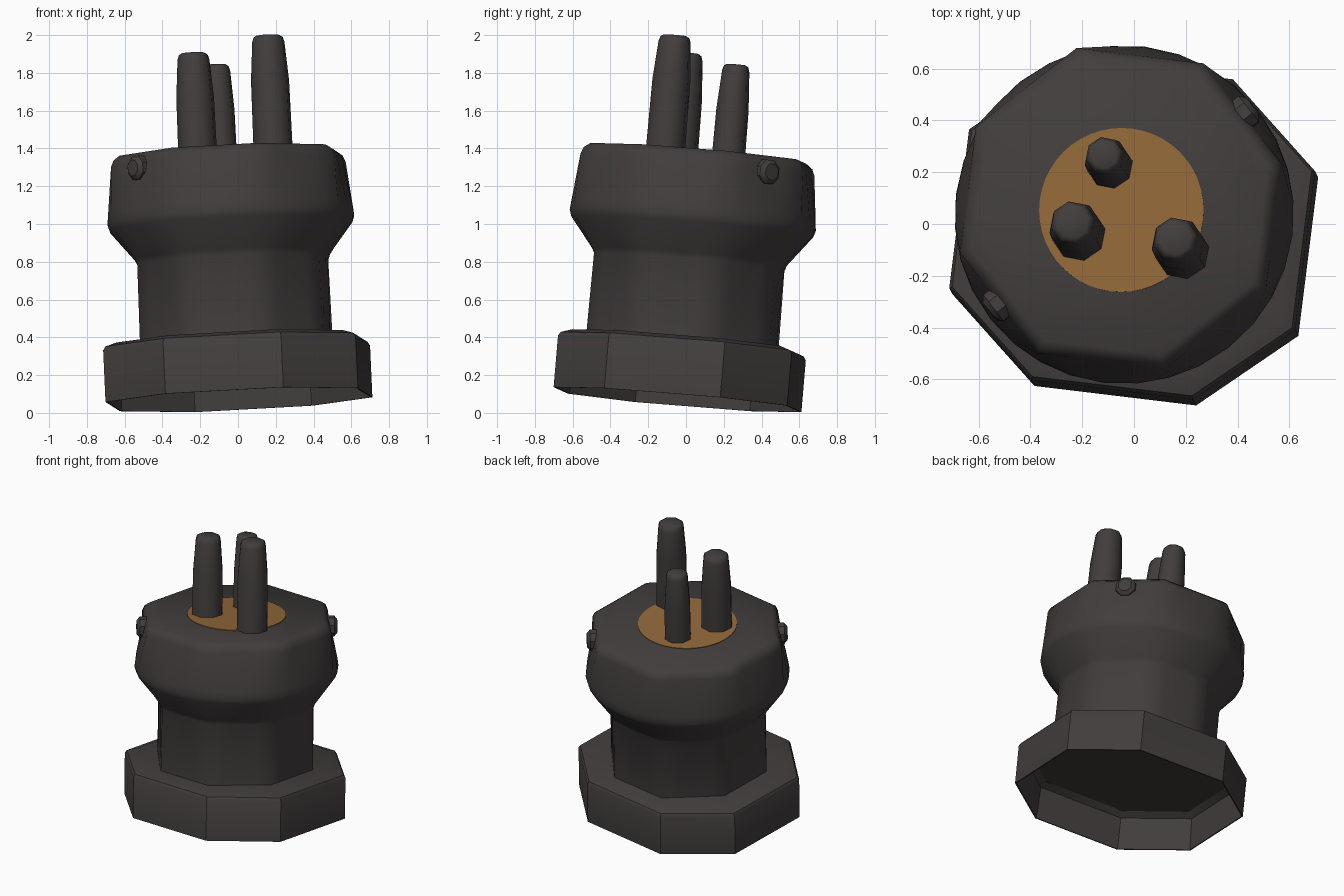
import bpy, bmesh, math
from mathutils import Vector, Matrix

if "Cube" in bpy.data.objects:
    bpy.data.objects.remove(bpy.data.objects["Cube"])


def material(name, rgb):
    m = bpy.data.materials.new(name)
    m.diffuse_color = (*rgb, 1)
    m.use_nodes = True
    m.node_tree.nodes["Principled BSDF"].inputs["Base Color"].default_value = m.diffuse_color
    return m


DARK = material("dark_grey", (0.053, 0.047, 0.046))
AMBER = material("amber_brown", (0.29, 0.14, 0.042))

# The whole plug leans slightly: local axis -> world
AXIS = Vector((-0.045, 0.085, 1)).normalized()
LEAN = Matrix.Translation((0.005, -0.045, 0.07)) @ \
    Vector((0, 0, 1)).rotation_difference(AXIS).to_matrix().to_4x4()
TWIST = math.radians(-7)


def loft(name, rings, mat, caps=(True, True), place=Matrix(), angle=40):
    """Skin a stack of rings (lists of points with equal count)."""
    bm = bmesh.new()
    loops = [[bm.verts.new(LEAN @ place @ Vector(p)) for p in r] for r in rings]
    n = len(loops[0])
    for a, b in zip(loops, loops[1:]):
        for i in range(n):
            j = (i + 1) % n
            bm.faces.new((a[i], a[j], b[j], b[i]))
    if caps[0]:
        bm.faces.new(loops[0][::-1])
    if caps[1]:
        bm.faces.new(loops[-1])
    me = bpy.data.meshes.new(name)
    bm.to_mesh(me)
    bm.free()
    me.materials.append(mat)
    ob = bpy.data.objects.new(name, me)
    bpy.context.collection.objects.link(ob)
    bpy.ops.object.select_all(action='DESELECT')
    ob.select_set(True)
    bpy.context.view_layer.objects.active = ob
    bpy.ops.object.shade_smooth_by_angle(angle=math.radians(angle))
    return ob


def turn(x, y, z):
    c, s = math.cos(TWIST), math.sin(TWIST)
    return (x * c - y * s, x * s + y * c, z)


def circle(r, z, n=8, off=0.0):
    return [(r * math.cos(off + math.tau * i / n),
             r * math.sin(off + math.tau * i / n), z) for i in range(n)]


# Base flange: slightly stretched octagonal collar, hollow underneath
def collar(inset, z):
    a, b, s, t = 0.674 - inset, 0.625 - inset, 0.31 - inset * .4, 0.315 - inset * .4
    pts = [(a, -s), (a, s), (t, b), (-t, b), (-a, s), (-a, -s), (-t, -b), (t, -b)]
    return [turn(x, y, z) for x, y in pts]


loft("base_collar",
     [collar(.06, .25), collar(.02, .22), collar(.008, 0), collar(0, 0),
      collar(0, .275), collar(.012, .295), collar(.07, .315)], DARK, angle=35)


# Body: octagonal neck, round shoulder, octagonal head
def blend(r, z, roundness, split=4):
    corners = [Vector((math.cos(TWIST + math.pi / 8 + math.pi / 4 * k),
                       math.sin(TWIST + math.pi / 8 + math.pi / 4 * k))) for k in range(8)]
    pts = []
    for k in range(8):
        for i in range(split):
            p = corners[k].lerp(corners[(k + 1) % 8], i / split)
            p = p.lerp(p.normalized(), roundness) * r
            pts.append((p.x, p.y, z))
    return pts


loft("body",
     [blend(.53, .28, 0), blend(.525, .73, .3), blend(.535, .76, .5),
      blend(.645, .92, 1), blend(.656, .955, 1), blend(.655, 1.0, .9),
      blend(.645, 1.25, 0), blend(.63, 1.285, 0), blend(.595, 1.31, 0)],
     DARK, angle=42)

# Painted disc on the head
loft("contact_disc", [circle(.318, 1.306, 48), circle(.318, 1.314, 48)], AMBER,
     place=Matrix.Translation((.005, -.012, 0)))

# Three tapered prongs: x, y, radius, top height
for i, (x, y, r, top) in enumerate([(-.16, -.105, .105, 1.842),
                                    (.24, -.175, .106, 1.912),
                                    (-.04, .16, .09, 1.797)]):
    x0, y0 = x, y
    loft(f"prong_{i + 1}",
         [circle(r, 1.28, 8, .2), circle(r * .97, top - .24, 8, .2),
          circle(r * .82, top - .035, 8, .2), circle(r * .74, top - .01, 8, .2),
          circle(r * .58, top, 8, .2)],
         DARK, place=Matrix.Translation((x0, y0, 0)), angle=50)

# Two side pins on opposite head faces
for i in range(2):
    a = math.radians(38 + 180 * i)
    place = Matrix.Rotation(a, 4, 'Z') @ Matrix.Translation((0, 0, 1.222)) @ \
        Matrix.Rotation(math.pi / 2, 4, 'Y')
    loft(f"side_pin_{i + 1}",
         [circle(.068, .55, 8, .39), circle(.068, .625, 8, .39), circle(.045, .645, 8, .39)],
         DARK, place=place, angle=35)
